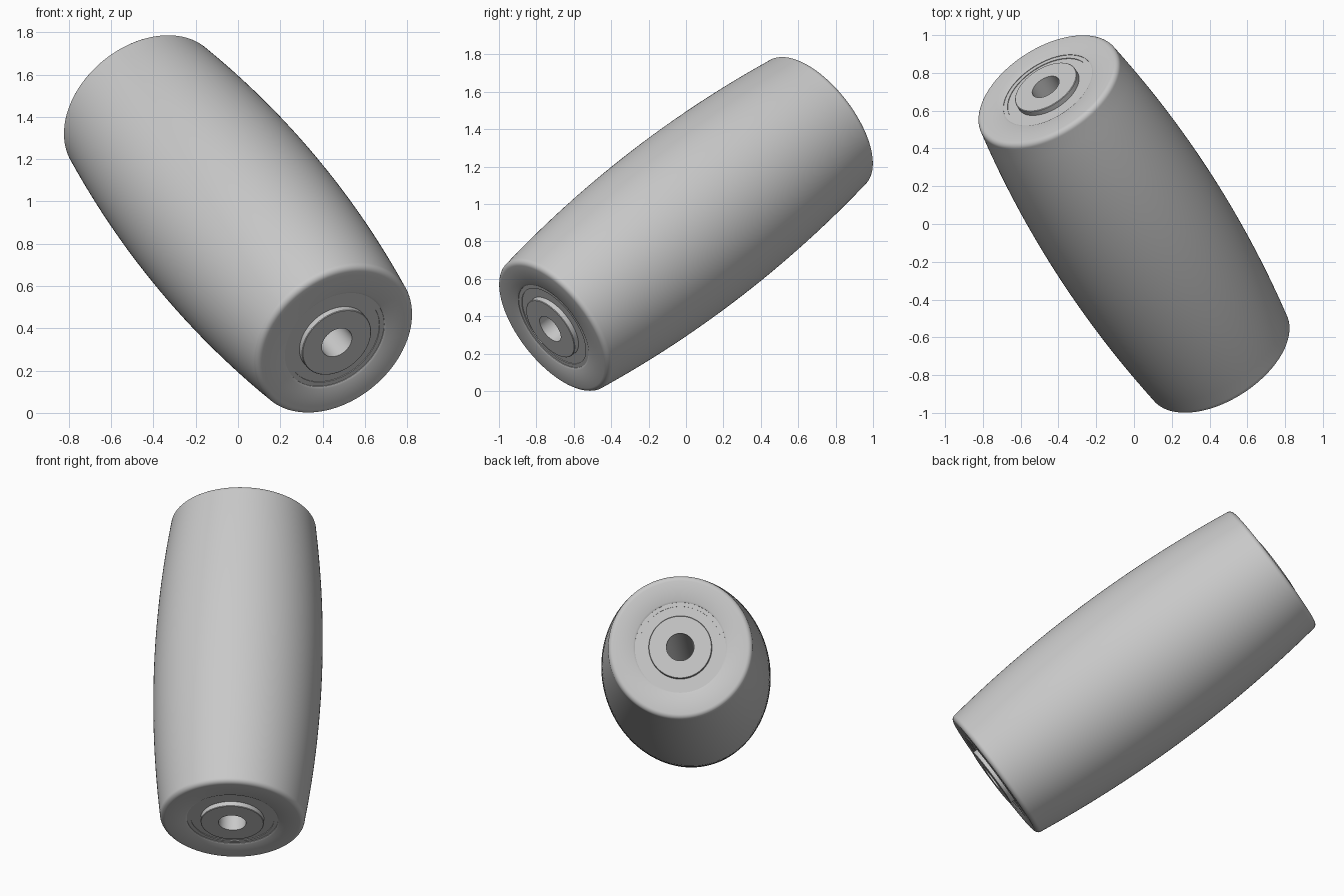
import bpy, bmesh, math
from mathutils import Vector

cube = bpy.data.objects.get("Cube")
if cube:
    bpy.data.objects.remove(cube, do_unlink=True)

AXIS = Vector((0.454, -0.705, -0.545)).normalized()
CENTRE = Vector((0, 0, 0.894))
SEGMENTS = 128

grey = bpy.data.materials.new("light_grey")
grey.use_nodes = True
colour = (0.58, 0.58, 0.58, 1)
grey.diffuse_color = colour
grey.node_tree.nodes["Principled BSDF"].inputs["Base Color"].default_value = colour


def lathe(name, profile):
    """Revolve a closed (radius, distance along axis) outline around the tilted axis."""
    bm = bmesh.new()
    rings = []
    for i in range(SEGMENTS):
        a = math.tau * i / SEGMENTS
        rings.append([bm.verts.new((r * math.cos(a), r * math.sin(a), t)) for r, t in profile])
    n = len(profile)
    for i in range(SEGMENTS):
        here, there = rings[i], rings[(i + 1) % SEGMENTS]
        for j in range(n):
            k = (j + 1) % n
            bm.faces.new((here[j], there[j], there[k], here[k]))
    bmesh.ops.recalc_face_normals(bm, faces=bm.faces)
    mesh = bpy.data.meshes.new(name)
    bm.to_mesh(mesh)
    bm.free()
    mesh.materials.append(grey)
    obj = bpy.data.objects.new(name, mesh)
    bpy.context.collection.objects.link(obj)
    obj.rotation_mode = 'QUATERNION'
    obj.rotation_quaternion = AXIS.to_track_quat('Z', 'Y')
    obj.location = CENTRE
    bpy.ops.object.select_all(action='DESELECT')
    obj.select_set(True)
    bpy.context.view_layer.objects.active = obj
    bpy.ops.object.shade_smooth_by_angle(angle=math.radians(30))
    return obj


# Crowned roller: barrel curve, rounded rim, flat end and chamfered bore
FACE, RIM, CROWN, FILLET = 1.012, 0.42, 0.487, 0.03
shoulder = FACE - FILLET
half = [(RIM + (CROWN - RIM) * (1 - (s / 12) ** 2), shoulder * s / 12) for s in range(12)]
for s in range(9):
    a = math.pi / 2 * s / 8
    half.append((RIM - FILLET + FILLET * math.cos(a), shoulder + FILLET * math.sin(a)))
half += [(0.275, FACE), (0.264, FACE - 0.006), (0.264, 0.95)]
mirrored = [(r, -t) for r, t in reversed(half[1:])]
lathe("roller_body", half + mirrored)

# Hollow axle sleeve standing proud of both ends
END, CHAMFER = 1.03, 0.003
lathe("axle_sleeve", [
    (0.08, -END), (0.183 - CHAMFER, -END), (0.183, CHAMFER - END),
    (0.183, END - CHAMFER), (0.183 - CHAMFER, END), (0.08, END)])

# Stepped bearing set into each end
for side, name in ((1, "front_bearing"), (-1, "back_bearing")):
    lathe(name, [(r, side * t) for r, t in (
        (0.181, 0.95), (0.265, 0.95), (0.265, 1.003),
        (0.241, 1.003), (0.241, 0.999), (0.181, 0.999))])
